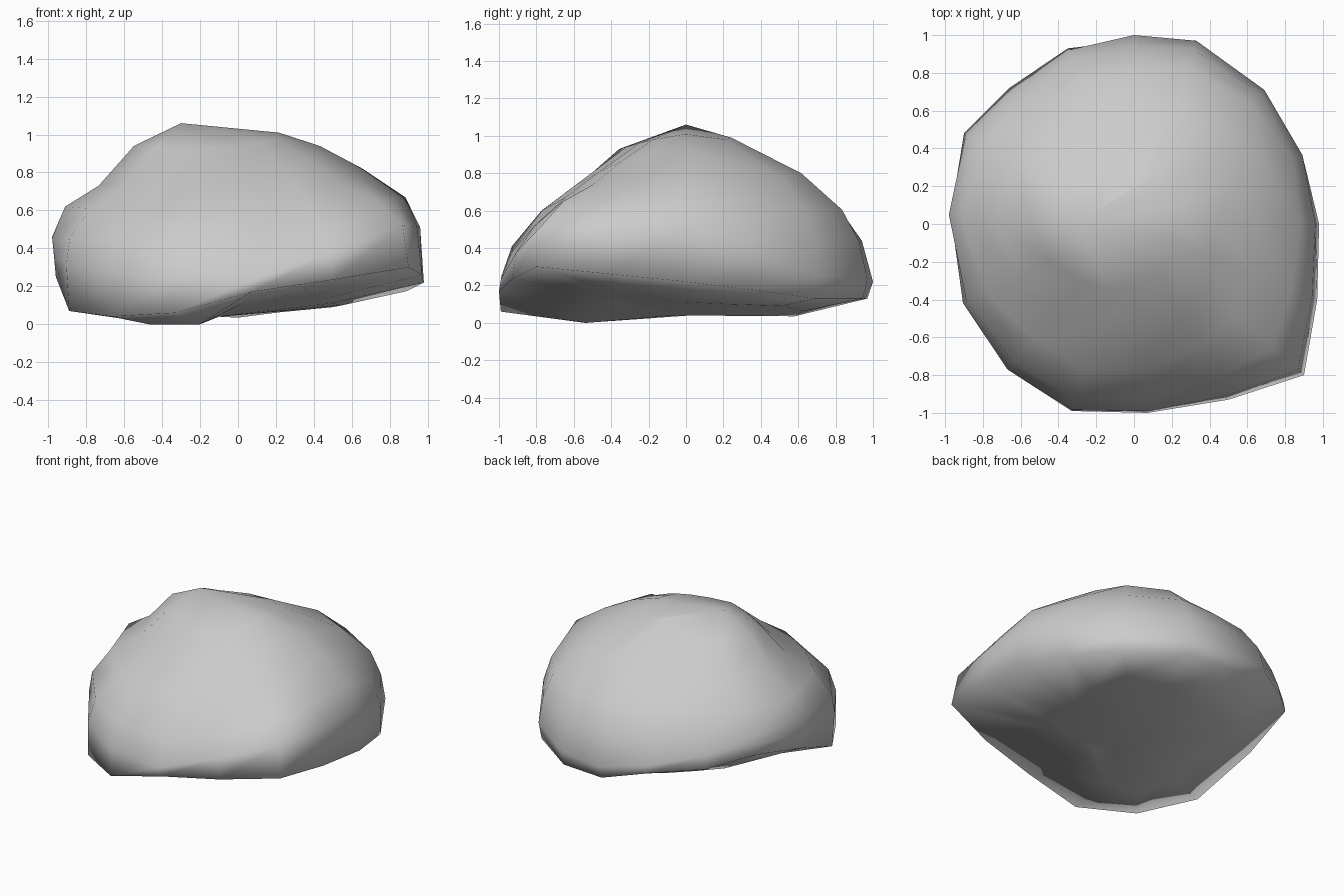
import bpy, bmesh
from mathutils import Vector

if "Cube" in bpy.data.objects:
    bpy.data.objects.remove(bpy.data.objects["Cube"])

# Plan outline, counter-clockwise from the right side
outline = [(.98, 0), (.9, .37), (.69, .71), (.33, .97), (0, 1), (-.35, .93),
           (-.66, .72), (-.9, .48), (-.98, .05), (-.91, -.42), (-.67, -.77),
           (-.33, -.99), (.07, -1), (.5, -.93), (.9, -.8), (.97, -.4)]

# Side profiles (share of outline radius, height) from underside to crown
profiles = [
    [(.5, .11), (1, .22), (.98, .51), (.9, .67), (.67, .82), (.44, .94), (.22, 1.01)],       # right
    [(.72, .09), (.98, .13), (1, .25), (.97, .43), (.9, .6), (.7, .79), (.3, .98)],           # back right
    [(.58, .035), (.97, .13), (1, .22), (.94, .44), (.82, .61), (.57, .81), (.2, 1)],         # back
    [(.6, .08), (1, .27), (.98, .36), (.94, .47), (.82, .63), (.62, .8), (.38, .94)],         # back left
    [(.5, .04), (.98, .25), (.99, .36), (1, .46), (.93, .62), (.75, .73), (.56, .94)],        # left
    [(.7, .0), (1, .04), (1, .28), (.95, .44), (.79, .6), (.57, .74), (.4, .92)],             # front left
    [(.38, .11), (1, .17), (.99, .23), (.93, .38), (.77, .6), (.6, .73), (.32, .94)],         # front
    [(.45, .16), (1, .3), (.965, .52), (.82, .65), (.62, .74), (.42, .87), (.22, .98)],       # front right
]

# Corners of the lower edge that stray from the blended profiles
corners = {(5, 1): (-.35, .93, .24), (7, 1): (-.9, .48, .35), (7, 2): (-.89, .475, .42),
           (9, 1): (-.89, -.41, .07), (11, 0): (-.2, -.53, 0), (11, 1): (-.33, -.99, .06)}


def column(i):
    """Profile points at outline point i, blending neighbouring profiles."""
    a, b = profiles[i // 2], profiles[(i + 1) // 2 % 8]
    x, y = outline[i]
    pts = []
    for k, ((s0, z0), (s1, z1)) in enumerate(zip(a, b)):
        s, z = (s0 + s1) / 2, (z0 + z1) / 2
        pts.append(Vector(corners.get((i, k), (x * s, y * s, z))))
    return pts


# Boulder: loft the columns and close both ends
bm = bmesh.new()
cols = [[bm.verts.new(p) for p in column(i)] for i in range(16)]
peak = bm.verts.new((-.3, 0, 1.06))
base = bm.verts.new((-.1, -.05, .04))
for i in range(16):
    c, d = cols[i], cols[(i + 1) % 16]
    for k in range(len(c) - 1):
        bm.faces.new((c[k], d[k], d[k + 1], c[k + 1]))
    bm.faces.new((c[-1], d[-1], peak))
    bm.faces.new((d[0], c[0], base))
bmesh.ops.recalc_face_normals(bm, faces=bm.faces)
for f in bm.faces:
    f.smooth = True

mesh = bpy.data.meshes.new("boulder")
bm.to_mesh(mesh)
bm.free()
boulder = bpy.data.objects.new("boulder", mesh)
bpy.context.collection.objects.link(boulder)
